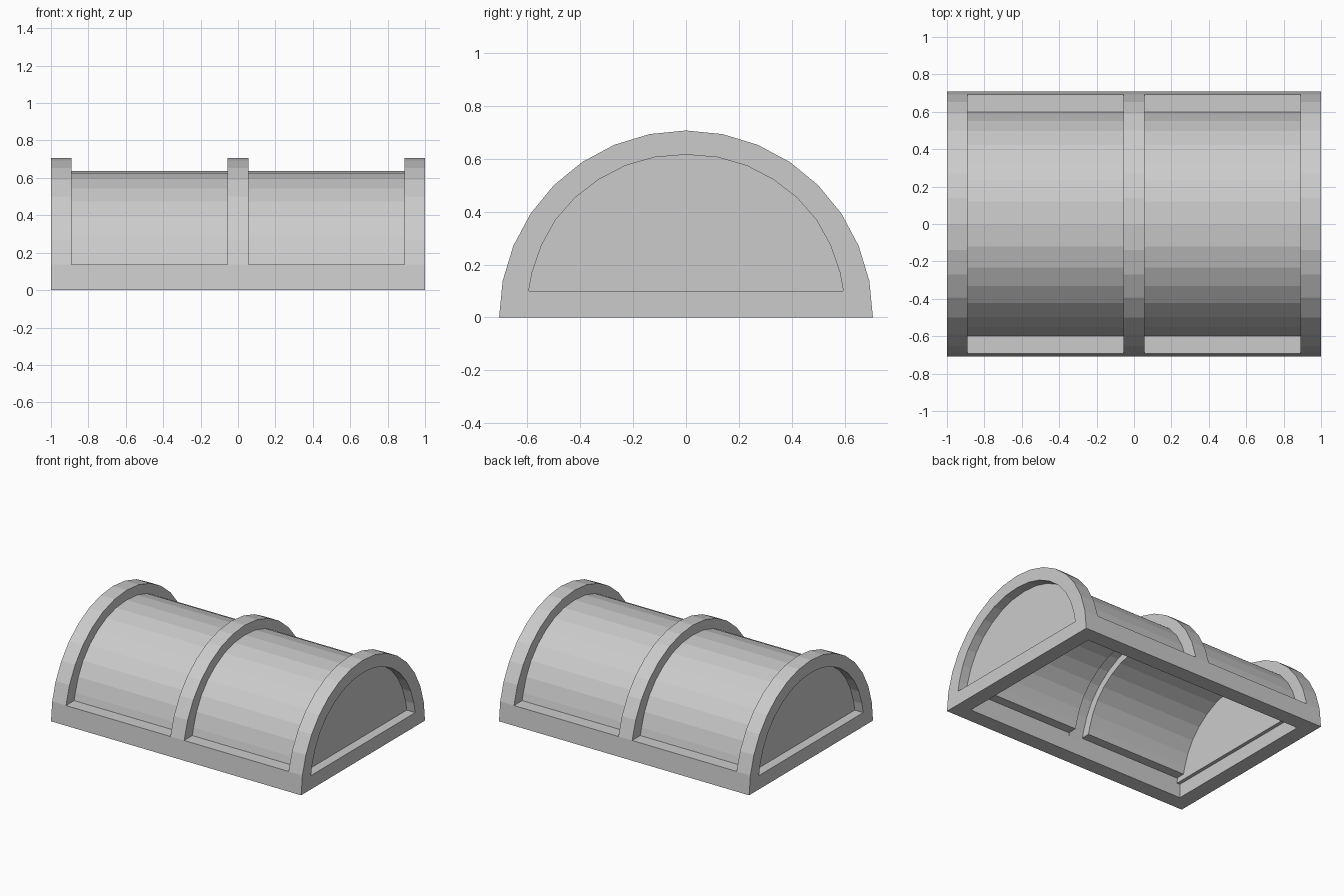
import bpy, bmesh, math

cube = bpy.data.objects.get("Cube")
if cube:
    bpy.data.objects.remove(cube, do_unlink=True)

# Single plain grey
GREY = (0.6, 0.6, 0.6, 1)
mat = bpy.data.materials.new("plain_grey")
mat.use_nodes = True
mat.diffuse_color = GREY
mat.node_tree.nodes["Principled BSDF"].inputs["Base Color"].default_value = GREY

R = 1 / math.sqrt(2)
STEPS = 16
RIM = 0.11        # width of the end hoops and of the base frame
SILL = 0.138      # top of the side rails


def mirrored(half):
    """Complete a (y, z) half profile that ends on the centre line."""
    return half + [(-y, z) for y, z in reversed(half[:-1])]


def build(name, bm):
    bmesh.ops.recalc_face_normals(bm, faces=bm.faces)
    mesh = bpy.data.meshes.new(name)
    bm.to_mesh(mesh)
    bm.free()
    mesh.materials.append(mat)
    obj = bpy.data.objects.new(name, mesh)
    bpy.context.collection.objects.link(obj)
    return obj


def hoop(name, outer, inner, x0, x1, closed=False):
    """Band between two matching (y, z) profiles, extruded along x."""
    bm = bmesh.new()
    rows = [[bm.verts.new((x, y, z)) for y, z in prof]
            for prof, x in ((outer, x0), (inner, x0), (inner, x1), (outer, x1))]
    n = len(outer)
    for i in range(n if closed else n - 1):
        j = (i + 1) % n
        for k in range(4):
            a, b = rows[k], rows[(k + 1) % 4]
            bm.faces.new((a[i], a[j], b[j], b[i]))
    if not closed:
        for i in (0, n - 1):
            bm.faces.new([row[i] for row in rows])
    return build(name, bm)


def prism(name, profile, x0, x1):
    """Solid (y, z) profile extruded along x."""
    bm = bmesh.new()
    face = bm.faces.new([bm.verts.new((x0, y, z)) for y, z in profile])
    ext = bmesh.ops.extrude_face_region(bm, geom=[face])
    moved = [v for v in ext["geom"] if isinstance(v, bmesh.types.BMVert)]
    bmesh.ops.translate(bm, verts=moved, vec=(x1 - x0, 0, 0))
    return build(name, bm)


# Outer half circle, and the slightly flattened arch of the openings
arc = [(R * math.cos(math.pi * i / STEPS), R * math.sin(math.pi * i / STEPS))
       for i in range(STEPS + 1)]
opening = mirrored([(.595, .1), (.582, .17), (.547, .272), (.494, .368), (.42, .453),
                    (.33, .522), (.23, .574), (.12, .606), (0, .616)])
skin_outer = [(y * 1.008, z + .02 if 0 < i < STEPS else SILL)
              for i, (y, z) in enumerate(opening)]
skin_inner = [(y * .88, SILL + (z - SILL) * .855) for y, z in skin_outer]

# Hoops and recessed walls at both ends, thick roof panels, and side rails
for side, s in (("left", 1), ("right", -1)):
    hoop(side + "_end_hoop", arc, opening, s * (1 - RIM), s, closed=True)
    prism(side + "_end_wall", opening, s * .865, s * .932)
    hoop(side + "_roof_panel", skin_outer, skin_inner, s * RIM / 2, s * (1 - RIM))
for side, s in (("back", 1), ("front", -1)):
    rail = [(R, 0), (arc[1][0], SILL), (.595, SILL), (.595, 0)]
    prism(side + "_rail", [(s * y, z) for y, z in rail], RIM - 1, 1 - RIM)

# Middle rib over the roof
hoop("middle_rib", arc, opening, -RIM / 2, RIM / 2)
